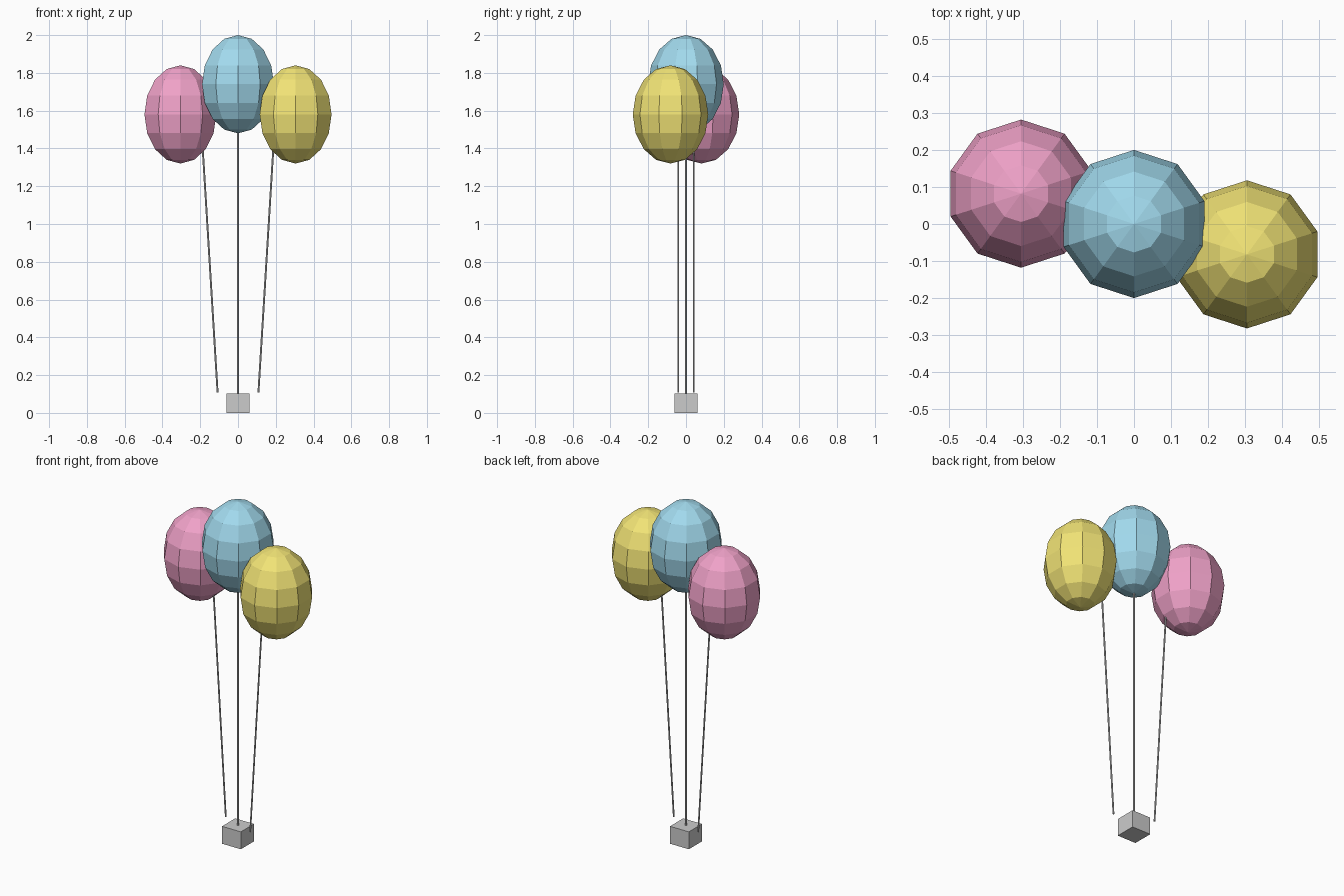
import bpy
from mathutils import Vector

if "Cube" in bpy.data.objects:
    bpy.data.objects.remove(bpy.data.objects["Cube"])


def material(name, color):
    m = bpy.data.materials.new(name)
    m.diffuse_color = (*color, 1)
    m.use_nodes = True
    m.node_tree.nodes["Principled BSDF"].inputs["Base Color"].default_value = m.diffuse_color
    return m


def balloon(name, loc, color):
    bpy.ops.mesh.primitive_uv_sphere_add(segments=10, ring_count=8, radius=1, location=loc)
    o = bpy.context.object
    o.name = name
    o.scale = (0.2, 0.2, 0.26)
    o.data.materials.append(material(name + "_color", color))


def string(name, start, end):
    a, b = Vector(start), Vector(end)
    bpy.ops.mesh.primitive_cylinder_add(vertices=6, radius=0.005, depth=(b - a).length,
                                        location=(a + b) / 2)
    o = bpy.context.object
    o.name = name
    o.rotation_euler = (b - a).to_track_quat('Z', 'Y').to_euler()


# Balloons
balloon("middle_balloon", (0, 0, 1.74), (0.36, 0.70, 0.85))
balloon("left_balloon", (-0.305, 0.082, 1.58), (0.87, 0.36, 0.58))
balloon("right_balloon", (0.305, -0.082, 1.58), (0.88, 0.77, 0.18))

# Strings: one upright, two leaning outward
string("middle_string", (0, 0, 0.09), (0, 0, 1.50))
for side, s in (("left", -1), ("right", 1)):
    string(side + "_string", (s * 0.108, -s * 0.041, 0.107), (s * 0.19, -s * 0.041, 1.45))

# Weight block
bpy.ops.mesh.primitive_cube_add(size=1, location=(0, 0, 0.051))
block = bpy.context.object
block.name = "weight_block"
block.scale = (0.122, 0.122, 0.102)
